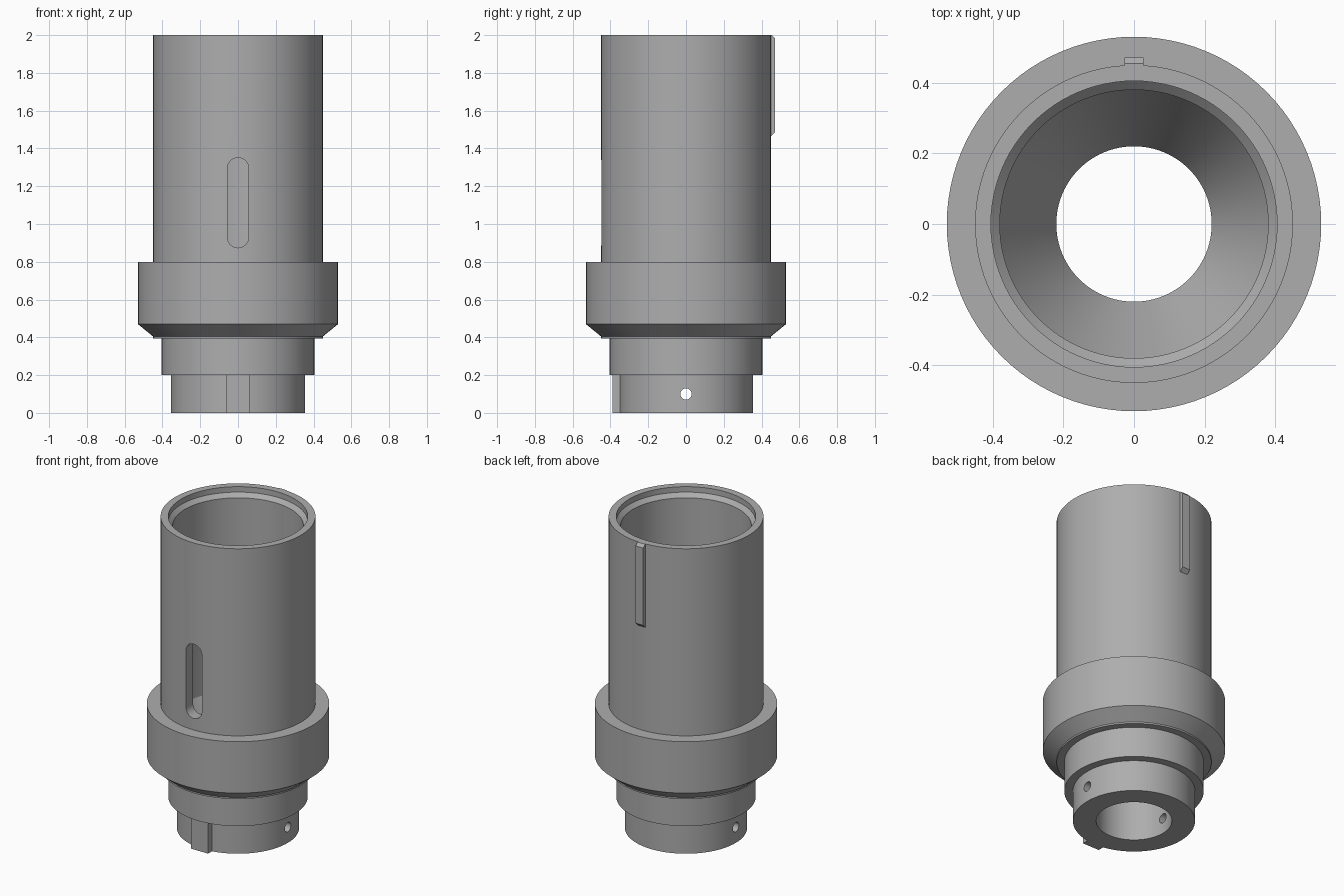
import bpy
import bmesh
import math
from mathutils import Matrix, Vector

cube = bpy.data.objects.get("Cube")
if cube:
    bpy.data.objects.remove(cube, do_unlink=True)

# Material
steel = bpy.data.materials.new("plain_grey")
steel.use_nodes = True
GREY = (0.42, 0.42, 0.42, 1.0)
steel.diffuse_color = GREY
steel.node_tree.nodes["Principled BSDF"].inputs["Base Color"].default_value = GREY


def finish(name, bm):
    bmesh.ops.recalc_face_normals(bm, faces=bm.faces)
    mesh = bpy.data.meshes.new(name)
    bm.to_mesh(mesh)
    bm.free()
    mesh.materials.append(steel)
    obj = bpy.data.objects.new(name, mesh)
    bpy.context.collection.objects.link(obj)
    return obj


def lathe(name, profile, segments=96):
    """Revolve a closed (radius, height) profile around z."""
    bm = bmesh.new()
    rings = []
    for i in range(segments):
        a = math.tau * i / segments
        rings.append([bm.verts.new((r * math.cos(a), r * math.sin(a), z)) for r, z in profile])
    n = len(profile)
    for i in range(segments):
        a, b = rings[i], rings[(i + 1) % segments]
        for j in range(n):
            k = (j + 1) % n
            bm.faces.new((a[j], b[j], b[k], a[k]))
    return finish(name, bm)


def prism(name, outline, direction):
    """Extrude a closed outline of 3D points along a direction."""
    bm = bmesh.new()
    face = bm.faces.new([bm.verts.new(p) for p in outline])
    out = bmesh.ops.extrude_face_region(bm, geom=[face])
    verts = [v for v in out["geom"] if isinstance(v, bmesh.types.BMVert)]
    bmesh.ops.translate(bm, verts=verts, vec=Vector(direction))
    return finish(name, bm)


def cut(obj, cutter):
    mod = obj.modifiers.new("cut", "BOOLEAN")
    mod.operation = "DIFFERENCE"
    mod.solver = "EXACT"
    mod.object = cutter
    bpy.context.view_layer.objects.active = obj
    bpy.ops.object.modifier_apply(modifier=mod.name)
    bpy.data.objects.remove(cutter, do_unlink=True)


# Hollow stepped sleeve: outside from the bottom up, then inside from the top down
body = lathe("sleeve_body", [
    (0.22, 0), (0.355, 0), (0.355, 0.2), (0.405, 0.2), (0.405, 0.395),
    (0.45, 0.395), (0.45, 0.405), (0.53, 0.47), (0.53, 0.8), (0.45, 0.8),
    (0.45, 2), (0.405, 2), (0.405, 1.965), (0.38, 1.94), (0.38, 0.7),
    (0.22, 0.4)])

# Rounded slot through the front wall
SLOT_R, LOW, HIGH, STEPS = 0.056, 0.93, 1.295, 16
slot = []
for centre, start in ((HIGH, 0), (LOW, math.pi)):
    for i in range(STEPS + 1):
        a = start + math.pi * i / STEPS
        slot.append((SLOT_R * math.cos(a), -0.6, centre + SLOT_R * math.sin(a)))
cut(body, prism("slot_cutter", slot, (0, 0.5, 0)))

# Cross pin hole through the lower spigot
bm = bmesh.new()
bmesh.ops.create_cone(
    bm, cap_ends=True, segments=32, radius1=0.03, radius2=0.03, depth=1.2,
    matrix=Matrix.Translation((0, 0, 0.1)) @ Matrix.Rotation(math.pi / 2, 4, "Y"))
cut(body, finish("pin_cutter", bm))

bpy.ops.object.select_all(action="DESELECT")
body.select_set(True)
bpy.context.view_layer.objects.active = body
bpy.ops.object.shade_smooth_by_angle(angle=math.radians(25))

# Flat key on the front of the spigot
prism("front_key",
      [(-0.06, -0.39, 0), (0.06, -0.39, 0), (0.06, -0.33, 0), (-0.06, -0.33, 0)],
      (0, 0, 0.2))

# Slim guide rib with bevelled ends at the back of the top rim
prism("back_rib",
      [(-0.027, 0.43, 1.465), (-0.027, 0.45, 1.465), (-0.027, 0.472, 1.487),
       (-0.027, 0.472, 1.982), (-0.027, 0.454, 2), (-0.027, 0.43, 2)],
      (0.054, 0, 0))
